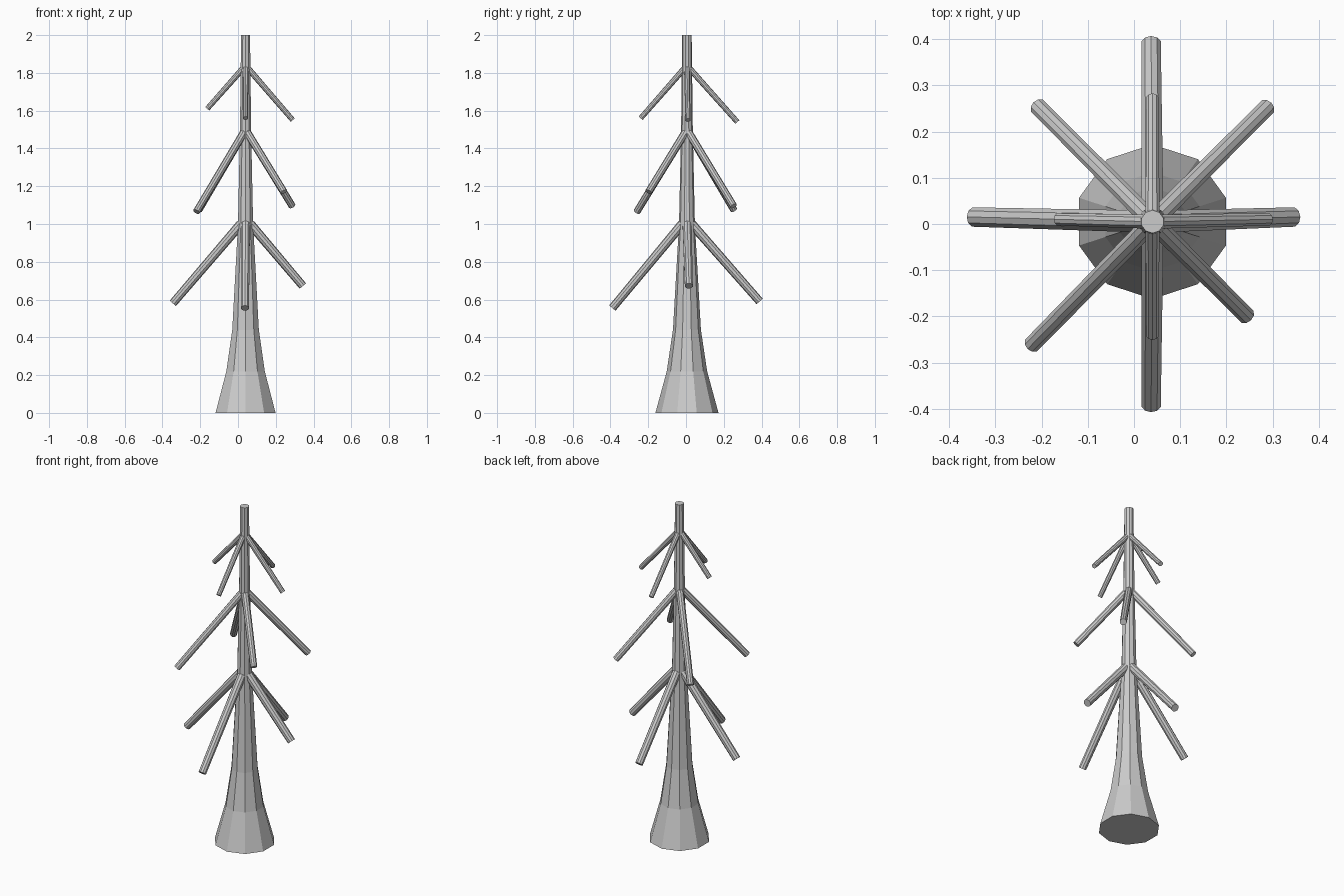
import bpy, bmesh, math
from mathutils import Vector

if "Cube" in bpy.data.objects:
    bpy.data.objects.remove(bpy.data.objects["Cube"])

CX, CY = 0.04, 0.005
SIDES = 10


def make_object(name, bm):
    bmesh.ops.recalc_face_normals(bm, faces=bm.faces)
    mesh = bpy.data.meshes.new(name)
    bm.to_mesh(mesh)
    bm.free()
    obj = bpy.data.objects.new(name, mesh)
    bpy.context.collection.objects.link(obj)
    return obj


# Flared trunk lofted through rings of (height, radius)
def trunk(profile):
    bm = bmesh.new()
    rings = []
    for z, r in profile:
        angles = [math.pi / 2 + 2 * math.pi * i / SIDES for i in range(SIDES)]
        rings.append([bm.verts.new((CX + r * math.cos(a), CY + r * math.sin(a), z))
                      for a in angles])
    for a, b in zip(rings, rings[1:]):
        for i in range(SIDES):
            j = (i + 1) % SIDES
            bm.faces.new((a[i], a[j], b[j], b[i]))
    bm.faces.new(rings[0])
    bm.faces.new(rings[-1])
    make_object("trunk", bm)


# Straight tapered branch between two points
def branch(name, start, end, r1, r2):
    start, end = Vector(start), Vector(end)
    axis = end - start
    bm = bmesh.new()
    bmesh.ops.create_cone(bm, cap_ends=True, segments=SIDES,
                          radius1=r1, radius2=r2, depth=axis.length)
    obj = make_object(name, bm)
    obj.location = (start + end) / 2
    obj.rotation_mode = 'QUATERNION'
    obj.rotation_quaternion = axis.to_track_quat('Z', 'Y')


trunk([(0, 0.167), (0.22, 0.107), (0.44, 0.074), (1.0, 0.042), (1.5, 0.031), (2.0, 0.025)])

# Drooping tiers: start height, start offset from axis, radii, branch tips
tiers = {
    "lower": (1.0, 0.025, 0.025, 0.022,
              [(-0.345, 0.015, 0.58), (0.343, 0.015, 0.672),
               (0.037, -0.39, 0.555), (0.037, 0.39, 0.59)]),
    "middle": (1.49, 0.008, 0.021, 0.019,
               [(-0.207, 0.253, 1.075), (0.287, 0.252, 1.095),
                (-0.22, -0.26, 1.065), (0.243, -0.198, 1.17)]),
    "upper": (1.83, 0.008, 0.016, 0.014,
              [(-0.163, 0.01, 1.61), (0.29, 0.01, 1.55),
               (0.04, -0.24, 1.56), (0.04, 0.272, 1.54)]),
}
for tier, (z, offset, r1, r2, tips) in tiers.items():
    for n, tip in enumerate(tips, 1):
        out = Vector((tip[0] - CX, tip[1] - CY, 0)).normalized() * offset
        branch(f"{tier}_branch_{n}", (CX + out.x, CY + out.y, z), tip, r1, r2)
